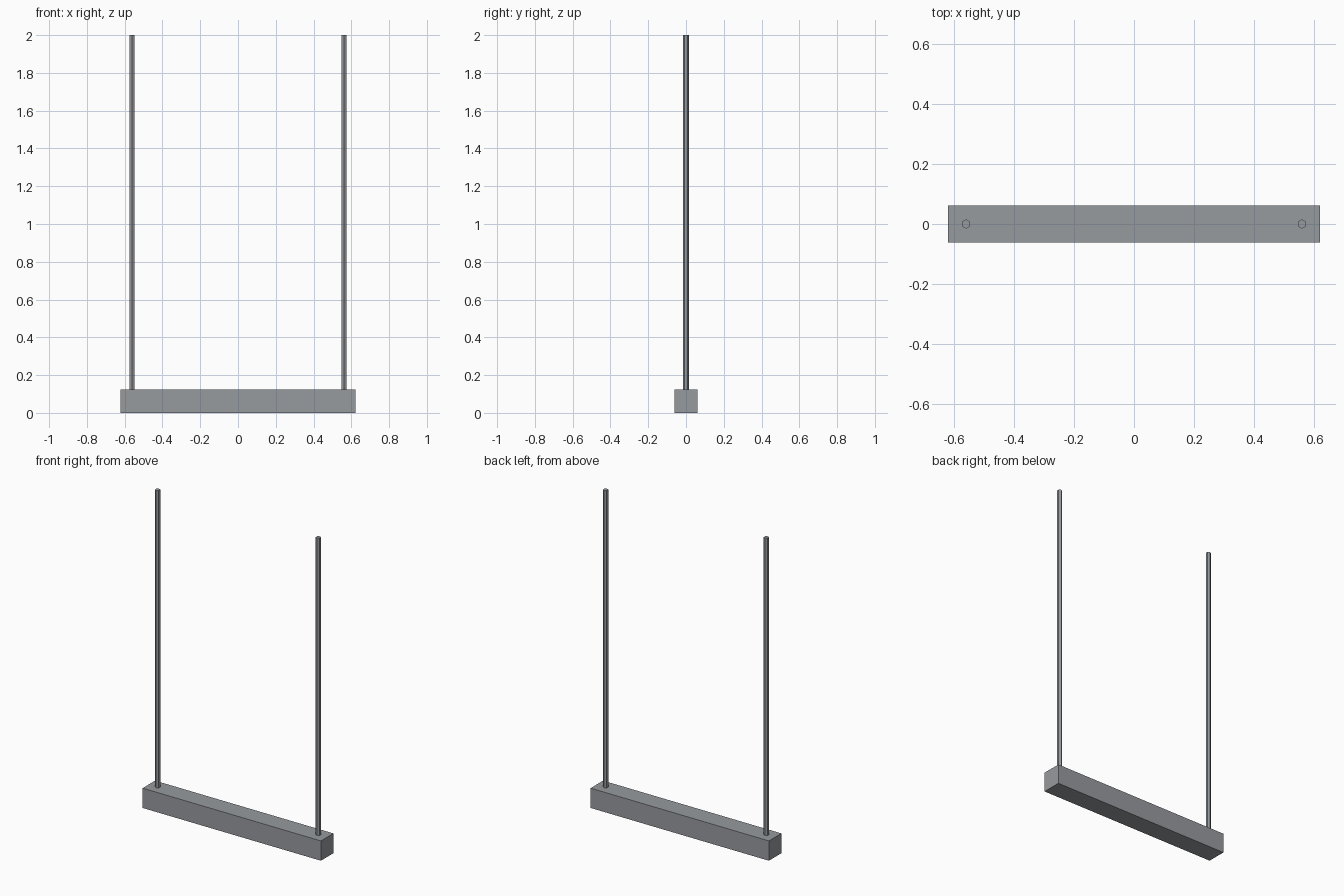
import bpy
import bmesh
from math import sin, cos, pi

old = bpy.data.objects.get("Cube")
if old:
    bpy.data.objects.remove(old, do_unlink=True)

HEIGHT = 2.0
BAR_TOP = 0.125
HALF_LENGTH = 0.622
HALF_DEPTH = 0.062
ROD_X = 0.561
ROD_RADIUS = 0.0155

metal = bpy.data.materials.new("grey metal")
metal.use_nodes = True
colour = (0.31, 0.325, 0.345, 1)
metal.diffuse_color = colour
metal.node_tree.nodes["Principled BSDF"].inputs["Base Color"].default_value = colour


def prism(name, outline, bottom, top, x=0):
    """Closed upright prism over an outline, with flat faces."""
    bm = bmesh.new()
    base = bm.faces.new([bm.verts.new((px, py, bottom)) for px, py in outline])
    side = bmesh.ops.extrude_face_region(bm, geom=[base], use_keep_orig=True)
    moved = [v for v in side["geom"] if isinstance(v, bmesh.types.BMVert)]
    bmesh.ops.translate(bm, verts=moved, vec=(0, 0, top - bottom))
    bmesh.ops.recalc_face_normals(bm, faces=bm.faces[:])
    mesh = bpy.data.meshes.new(name)
    bm.to_mesh(mesh)
    bm.free()
    mesh.materials.append(metal)
    obj = bpy.data.objects.new(name, mesh)
    obj.location.x = x
    bpy.context.collection.objects.link(obj)
    return obj


# Horizontal bar
prism("bar", [(-HALF_LENGTH, -HALF_DEPTH), (HALF_LENGTH, -HALF_DEPTH),
              (HALF_LENGTH, HALF_DEPTH), (-HALF_LENGTH, HALF_DEPTH)], 0, BAR_TOP)

# Six-sided hanging rods, with a corner facing front and back
hexagon = [(ROD_RADIUS * sin(i * pi / 3), ROD_RADIUS * cos(i * pi / 3)) for i in range(6)]
for name, x in (("left_rod", ROD_X), ("right_rod", -ROD_X)):
    prism(name, hexagon, BAR_TOP, HEIGHT, x)
